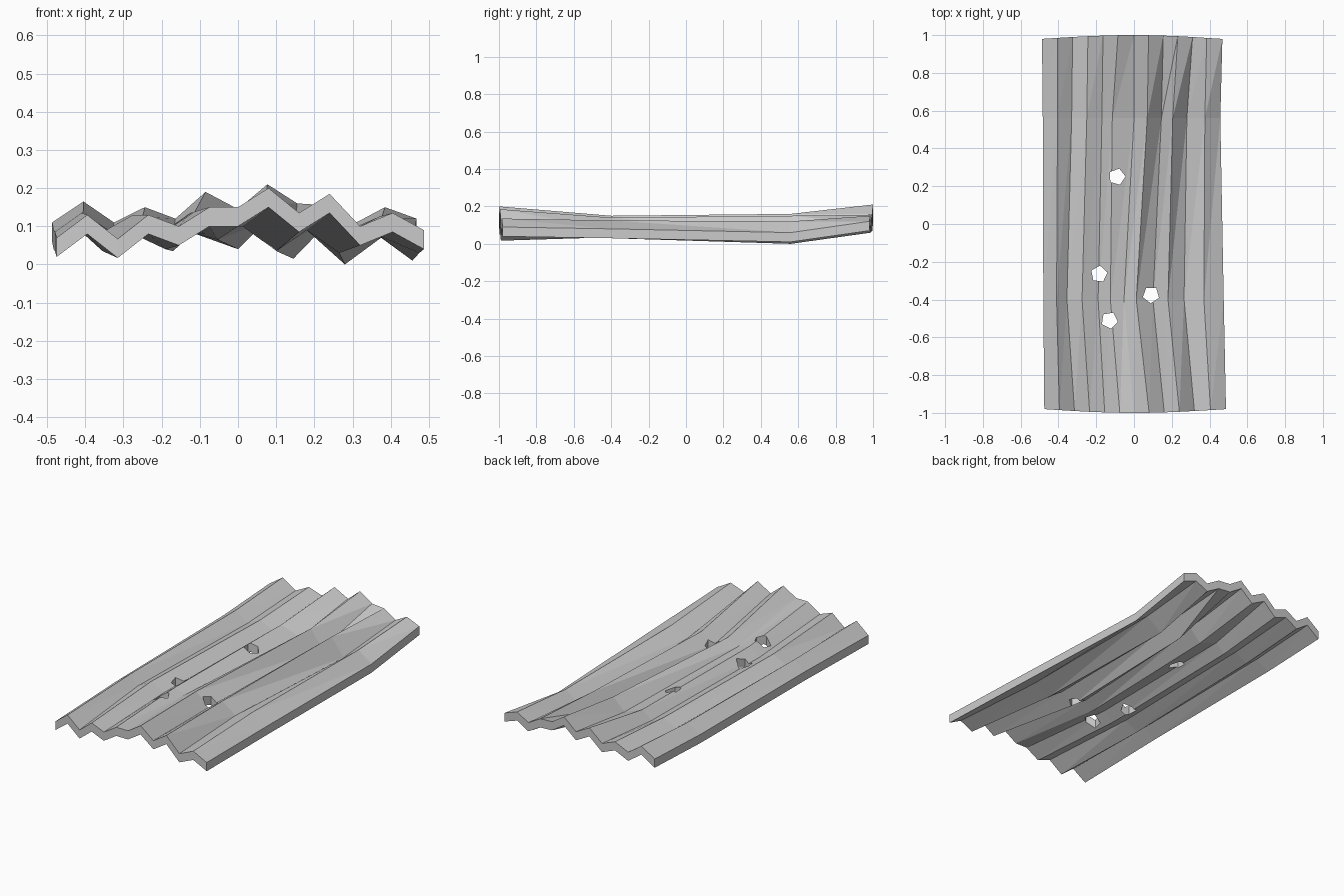
import bpy, bmesh, math

if "Cube" in bpy.data.objects:
    bpy.data.objects.remove(bpy.data.objects["Cube"])

THICK = 0.05
# Cross-sections of the sheet's top along its length: x and z per fold, then y at edge and middle
sections = [
    dict(y=-0.98, bow=-0.02,
         x=[-.475, -.395, -.315, -.235, -.155, -.075, 0, .08, .16, .24, .32, .405, .487],
         z=[.07, .13, .067, .13, .10, .15, .15, .20, .135, .185, .10, .135, .09]),
    dict(y=-0.40, bow=0,
         x=[-.48, -.41, -.355, -.275, -.19, -.125, -.053, .012, .10, .18, .265, .37, .475],
         z=[.085, .135, .085, .13, .09, .135, .115, .15, .085, .14, .08, .125, .08]),
    dict(y=0.56, bow=0,
         x=[-.483, -.405, -.33, -.25, -.17, -.115, 0, .07, .145, .205, .28, .375, .457],
         z=[.09, .14, .085, .125, .085, .135, .09, .16, .065, .15, .05, .12, .06]),
    dict(y=0.98, bow=0.02,
         x=[-.487, -.405, -.325, -.244, -.164, -.085, 0, .077, .155, .232, .31, .385, .468],
         z=[.11, .165, .11, .15, .12, .19, .145, .21, .16, .155, .11, .15, .12]),
]


def make_object(name, bm):
    bmesh.ops.recalc_face_normals(bm, faces=bm.faces)
    me = bpy.data.meshes.new(name)
    bm.to_mesh(me)
    bm.free()
    ob = bpy.data.objects.new(name, me)
    bpy.context.collection.objects.link(ob)
    return ob


# Corrugated sheet: loft top and bottom skins, then close the border
bm = bmesh.new()
skins = []
for drop in (0, THICK):
    rows = []
    for s in sections:
        n = len(s["x"]) - 1
        rows.append([bm.verts.new((x, s["y"] + s["bow"] * math.sin(math.pi * i / n), z - drop))
                     for i, (x, z) in enumerate(zip(s["x"], s["z"]))])
    for a, b in zip(rows, rows[1:]):
        for i in range(n):
            # split each bent panel into two flat triangles
            bm.faces.new((a[i], a[i + 1], b[i + 1]))
            bm.faces.new((a[i], b[i + 1], b[i]))
    skins.append(rows)


def border(rows):
    return (rows[0][:-1] + [r[-1] for r in rows[:-1]]
            + rows[-1][:0:-1] + [r[0] for r in rows[:0:-1]])


top, bottom = border(skins[0]), border(skins[1])
for i in range(len(top)):
    j = (i + 1) % len(top)
    bm.faces.new((top[i], top[j], bottom[j], bottom[i]))
sheet = make_object("corrugated_sheet", bm)

# Five-sided punched holes
holes = [(-.09, .25, 1.3), (-.185, -.265, .2), (.09, -.375, .9), (-.13, -.51, 1.1)]
for k, (x, y, turn) in enumerate(holes):
    bm = bmesh.new()
    ring = [[bm.verts.new((x + .045 * math.cos(turn + i * math.tau / 5),
                           y + .045 * math.sin(turn + i * math.tau / 5), z))
             for i in range(5)] for z in (-.2, .4)]
    for r in ring:
        bm.faces.new(r)
    for i in range(5):
        j = (i + 1) % 5
        bm.faces.new((ring[0][i], ring[0][j], ring[1][j], ring[1][i]))
    cutter = make_object("hole_cutter_%d" % (k + 1), bm)
    cutter.hide_render = True
    cutter.hide_set(True)
    mod = sheet.modifiers.new("hole", "BOOLEAN")
    mod.operation = "DIFFERENCE"
    mod.solver = "EXACT"
    mod.object = cutter
